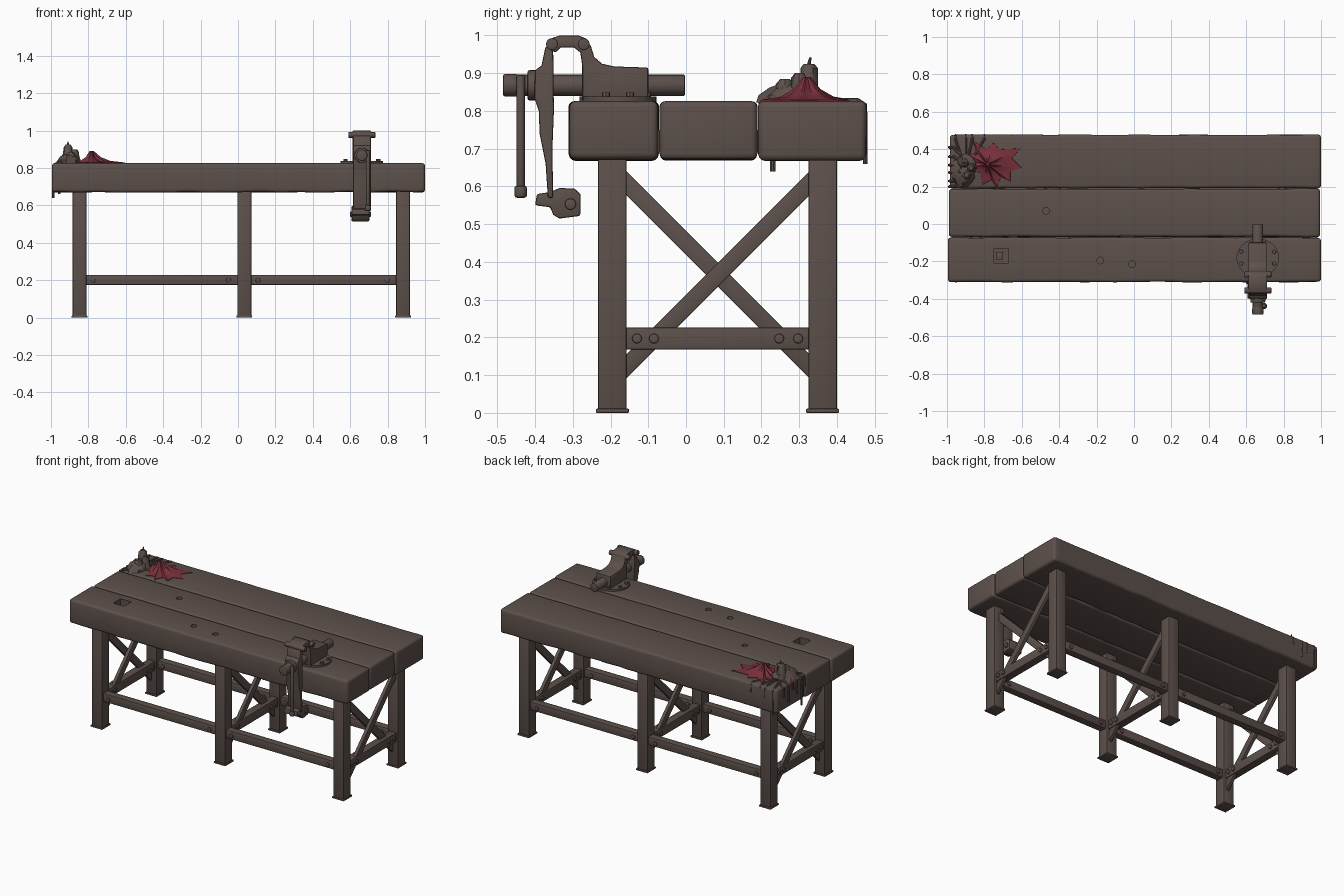
import bpy, bmesh, math, random
from mathutils import Vector, Matrix, noise

if "Cube" in bpy.data.objects:
    bpy.data.objects.remove(bpy.data.objects["Cube"])
random.seed(4)

def material(name, rgb):
    m = bpy.data.materials.new(name)
    m.diffuse_color = (*rgb, 1)
    m.use_nodes = True
    m.node_tree.nodes["Principled BSDF"].inputs["Base Color"].default_value = m.diffuse_color
    return m

BROWN = material("dark brown", (0.108, 0.080, 0.070))
RED = material("wax red", (0.190, 0.030, 0.045))

def finish(name, bm, mat=BROWN):
    bmesh.ops.recalc_face_normals(bm, faces=bm.faces)
    me = bpy.data.meshes.new(name)
    bm.to_mesh(me)
    bm.free()
    me.materials.append(mat)
    ob = bpy.data.objects.new(name, me)
    bpy.context.collection.objects.link(ob)
    return ob

def bevel(bm, width, segs=2, angle=0.6):
    edges = [e for e in bm.edges if e.calc_face_angle(0) > angle]
    bmesh.ops.bevel(bm, geom=edges, offset=width, segments=segs, profile=0.5, affect='EDGES')

def box(name, lo, hi, bev=0.004, segs=2):
    bm = bmesh.new()
    lo, hi = Vector(lo), Vector(hi)
    bmesh.ops.create_cube(bm, size=1, matrix=Matrix.Translation((lo + hi) / 2) @ Matrix.Diagonal((*(hi - lo), 1)))
    if bev:
        bevel(bm, bev, segs)
    return finish(name, bm)

def rod(name, p, q, r, sides=16, r2=None, bev=0.0):
    p, q = Vector(p), Vector(q)
    rot = (q - p).to_track_quat('Z', 'Y').to_matrix().to_4x4()
    bm = bmesh.new()
    bmesh.ops.create_cone(bm, cap_ends=True, segments=sides, radius1=r, radius2=r if r2 is None else r2,
                          depth=(q - p).length, matrix=Matrix.Translation((p + q) / 2) @ rot)
    if bev:
        bevel(bm, bev, 2, 1.0)
    return finish(name, bm)

def prism(name, pts, x0, x1, bev=0.005):
    # side profile (y, z) extruded along x
    bm = bmesh.new()
    f = bm.faces.new([bm.verts.new((x0, y, z)) for y, z in pts])
    new = bmesh.ops.extrude_face_region(bm, geom=[f])['geom']
    bmesh.ops.translate(bm, vec=(x1 - x0, 0, 0), verts=[v for v in new if isinstance(v, bmesh.types.BMVert)])
    bmesh.ops.recalc_face_normals(bm, faces=bm.faces)
    if bev:
        bevel(bm, bev, 2, 0.9)
    return finish(name, bm)

def brace(name, x, a, b, width, depth):
    # diagonal board in the yz plane
    a, b = Vector(a), Vector(b)
    n = (b - a).normalized().orthogonal() * width / 2
    return prism(name, [a + n, b + n, b - n, a - n], x - depth / 2, x + depth / 2, 0.003)

# table planks, worn along the lower edges
def plank(name, y0, y1, x0, x1, cutters):
    ob = box(name, (x0, y0, 0.668), (x1, y1, 0.826), 0.016, 3)
    bm = bmesh.new()
    bm.from_mesh(ob.data)
    for i in range(1, 40):
        bmesh.ops.bisect_plane(bm, geom=bm.verts[:] + bm.edges[:] + bm.faces[:],
                               plane_co=(-1 + i * 0.05, 0, 0), plane_no=(1, 0, 0))
    for v in bm.verts:
        n = noise.noise(Vector((v.co.x * 7, y0 * 9, v.co.z * 4)))
        v.co.y += n * 0.004 * (1 if v.co.y > (y0 + y1) / 2 else -1)
        if v.co.z < 0.70:
            v.co.z += abs(n) * 0.012
    bm.to_mesh(ob.data)
    bm.free()
    for c in cutters:
        m = ob.modifiers.new("hole", 'BOOLEAN')
        m.operation, m.solver, m.object = 'DIFFERENCE', 'EXACT', c
    if cutters:
        bpy.context.view_layer.update()
        me = bpy.data.meshes.new_from_object(ob.evaluated_get(bpy.context.evaluated_depsgraph_get()))
        ob.modifiers.clear()
        ob.data = me
        for c in cutters:
            bpy.data.objects.remove(c)

def peg_hole(x, y):
    return rod("hole_cutter", (x, y, 0.79), (x, y, 0.85), 0.018)

plank("front_plank", -0.310, -0.073, -0.995, 1.0,
      [box("hole_cutter", (-0.748, -0.208, 0.77), (-0.672, -0.132, 0.85), 0), peg_hole(-0.18, -0.195), peg_hole(-0.01, -0.215)])
plank("middle_plank", -0.069, 0.188, -0.99, 0.995, [peg_hole(-0.47, 0.07)])
plank("back_plank", 0.192, 0.477, -0.985, 1.0, [])
# dark core closing the seams between the planks
box("plank_joint", (-0.975, -0.09, 0.69), (0.98, 0.21, 0.75), 0)
box("square_hole_peg", (-0.735, -0.19, 0.76), (-0.70, -0.15, 0.79), 0.003)

# leg frames
LEGS = (-0.8475, 0.034, 0.8825)
for x in LEGS:
    for y in (-0.195, 0.362):
        box("leg", (x - 0.037, y - 0.038, 0), (x + 0.037, y + 0.038, 0.69), 0.005)
        box("foot", (x - 0.042, y - 0.044, 0), (x + 0.042, y + 0.044, 0.011), 0.003)
    brace("cross_brace", x - 0.011, (-0.175, 0.626), (0.345, 0.106), 0.045, 0.022)
    brace("cross_brace", x + 0.011, (-0.175, 0.106), (0.345, 0.626), 0.045, 0.022)
    box("side_stretcher", (x - 0.026, -0.17, 0.168), (x + 0.026, 0.34, 0.226), 0.004)
    for y in (-0.13, -0.085, 0.247, 0.297):
        rod("bolt", (x - 0.034, y, 0.197), (x + 0.034, y, 0.197), 0.013, 12, bev=0.003)

# long stretchers with bolts
for y in (-0.195, 0.362):
    for a, b in zip(LEGS, LEGS[1:]):
        box("long_stretcher", (a, y - 0.024, 0.175), (b, y + 0.024, 0.229), 0.004)
        for x in (a + 0.073, b - 0.085):
            rod("bolt", (x, y - 0.032, 0.2), (x, y + 0.032, 0.2), 0.013, 12, bev=0.003)

# vice
VX = 0.662
prism("vice_rear_jaw", [(-0.10, 0.826), (-0.10, 0.915), (-0.19, 0.918), (-0.222, 0.925), (-0.243, 0.943), (-0.252, 0.972),
                        (-0.265, 0.992), (-0.285, 1.0), (-0.335, 1.0), (-0.355, 0.993), (-0.372, 0.965), (-0.345, 0.955),
                        (-0.332, 0.968), (-0.297, 0.968), (-0.28, 0.955), (-0.275, 0.92), (-0.275, 0.826)],
      VX - 0.05, VX + 0.05)
prism("vice_front_jaw", [(-0.352, 0.97), (-0.372, 0.972), (-0.383, 0.92), (-0.40, 0.908), (-0.402, 0.835), (-0.39, 0.80),
                         (-0.388, 0.74), (-0.372, 0.66), (-0.366, 0.57), (-0.352, 0.57), (-0.354, 0.70), (-0.350, 0.80)],
      VX - 0.046, VX + 0.048)
prism("vice_foot", [(-0.40, 0.55), (-0.395, 0.58), (-0.36, 0.585), (-0.335, 0.596), (-0.295, 0.594), (-0.28, 0.58),
                    (-0.28, 0.522), (-0.335, 0.515), (-0.352, 0.525), (-0.36, 0.545)], 0.607, 0.702)
rod("vice_foot_bolt", (0.60, -0.306, 0.553), (0.71, -0.306, 0.553), 0.015, 12, bev=0.003)
rod("vice_screw", (VX, -0.46, 0.868), (VX, -0.003, 0.868), 0.028, 24, bev=0.003)
rod("vice_screw_head", (VX, -0.485, 0.868), (VX, -0.445, 0.868), 0.030, 24, bev=0.006)
rod("vice_collar", (VX, -0.42, 0.868), (VX, -0.39, 0.868), 0.040, 24, bev=0.005)
for y, z in ((-0.355, 0.977), (-0.271, 0.977)):
    rod("vice_pivot_pin", (VX - 0.072, y, z), (VX + 0.072, y, z), 0.016, 12, bev=0.003)
rod("vice_handle", (0.695, -0.438, 0.59), (0.695, -0.438, 0.895), 0.011, 12, bev=0.003)
rod("vice_handle_knob", (0.695, -0.438, 0.57), (0.695, -0.438, 0.602), 0.017, 12, bev=0.007)

# oval base plate with a ring of bolts
plate = rod("vice_base_plate", (0, 0, 0.822), (0, 0, 0.838), 1.0, 32)
plate.data.transform(Matrix.Translation((VX, -0.18, 0)) @ Matrix.Diagonal((0.114, 0.102, 1, 1)))
for i in range(8):
    a = math.pi / 8 + i * math.pi / 4
    x, y = VX + 0.095 * math.cos(a), -0.18 + 0.083 * math.sin(a)
    rod("base_bolt", (x, y, 0.83), (x, y, 0.849), 0.011, 8, bev=0.002)

# melted wax: lumpy rings of shrinking radius
def wax(name, cx, cy, rings, mat=BROWN, rough=0.25, lean=(0, 0)):
    n, bm, prev = 14, bmesh.new(), None
    for k, (rx, ry, z) in enumerate(rings):
        ring = []
        for i in range(n):
            a = i * math.tau / n
            s = 1 + random.uniform(-rough, rough)
            ring.append(bm.verts.new((cx + lean[0] * k + rx * s * math.cos(a), cy + lean[1] * k + ry * s * math.sin(a), z)))
        if prev:
            for i in range(n):
                bm.faces.new((prev[i], prev[(i + 1) % n], ring[(i + 1) % n], ring[i]))
        else:
            bm.faces.new(ring)
        prev = ring
    bm.faces.new(prev)
    return finish(name, bm, mat)

wax("wax_heap", -0.905, 0.285, [(0.065, 0.10, 0.822), (0.055, 0.08, 0.842), (0.042, 0.055, 0.862), (0.02, 0.03, 0.875)])
for x, y, r, z in ((-0.91, 0.325, 0.026, 0.925), (-0.895, 0.262, 0.025, 0.885), (-0.872, 0.30, 0.022, 0.90), (-0.925, 0.285, 0.022, 0.875)):
    wax("candle_stub", x, y, [(r * 1.5, r * 1.5, 0.822), (r, r, 0.86), (r * 0.9, r * 0.9, z - 0.012), (r * 0.5, r * 0.5, z)], rough=0.15)
rod("candle_wick", (-0.91, 0.325, 0.92), (-0.908, 0.33, 0.942), 0.006, 8, 0.003)

# red splash with spiky outline
outline = [(-0.60, 0.30), (-0.66, 0.28), (-0.66, 0.225), (-0.71, 0.25), (-0.735, 0.195), (-0.76, 0.235), (-0.81, 0.21), (-0.82, 0.27),
           (-0.89, 0.30), (-0.85, 0.33), (-0.89, 0.37), (-0.84, 0.38), (-0.865, 0.45), (-0.79, 0.40), (-0.75, 0.435), (-0.72, 0.40),
           (-0.605, 0.405), (-0.65, 0.35)]
bm = bmesh.new()
rows = [[bm.verts.new((-0.785 + (x + 0.785) * s, 0.32 + (y - 0.32) * s, z)) for x, y in outline]
        for s, z in ((1, 0.822), (0.98, 0.829), (0.55, 0.838), (0.28, 0.858), (0.08, 0.89))]
for lo, hi in zip(rows, rows[1:]):
    for i in range(len(outline)):
        j = (i + 1) % len(outline)
        bm.faces.new((lo[i], lo[j], hi[j], hi[i]))
bm.faces.new(rows[0])
bm.faces.new(rows[-1])
finish("red_wax_splash", bm, RED)

# drips running over the left end and the back edge
def drip(name, pts, r, mat=BROWN):
    cu = bpy.data.curves.new(name, 'CURVE')
    cu.dimensions, cu.bevel_depth, cu.bevel_resolution, cu.use_fill_caps = '3D', r, 2, True
    sp = cu.splines.new('POLY')
    sp.points.add(len(pts) - 1)
    for p, co, t in zip(sp.points, pts, (1, 1, 1.1, 0.8, 0.9)):
        p.co, p.radius = (*co, 1), t
    tmp = bpy.data.objects.new(name, cu)
    bpy.context.collection.objects.link(tmp)
    bpy.context.view_layer.update()
    me = bpy.data.meshes.new_from_object(tmp.evaluated_get(bpy.context.evaluated_depsgraph_get()))
    bpy.data.objects.remove(tmp)
    me.materials.clear()
    me.materials.append(mat)
    bpy.context.collection.objects.link(bpy.data.objects.new(name, me))

for y, z, m in ((0.20, 0.75, BROWN), (0.23, 0.64, BROWN), (0.275, 0.73, BROWN), (0.315, 0.77, RED), (0.36, 0.71, BROWN), (0.41, 0.76, BROWN)):
    drip("end_drip", [(-0.92, y * 0.6 + 0.115, 0.83), (-0.965, y, 0.827), (-0.985, y, 0.815), (-0.988, y, (0.815 + z) / 2), (-0.988, y, z)], 0.008, m)
for x, z in ((-0.955, 0.66), (-0.90, 0.75), (-0.865, 0.71), (-0.80, 0.77)):
    drip("back_drip", [(x * 0.5 - 0.45, 0.37, 0.828), (x, 0.455, 0.827), (x, 0.473, 0.815), (x, 0.475, (0.815 + z) / 2), (x, 0.475, z)], 0.007)

# smooth shading with sharp edges kept
bpy.ops.object.select_all(action='SELECT')
bpy.context.view_layer.objects.active = bpy.context.selected_objects[0]
bpy.ops.object.shade_smooth_by_angle(angle=math.radians(35))
